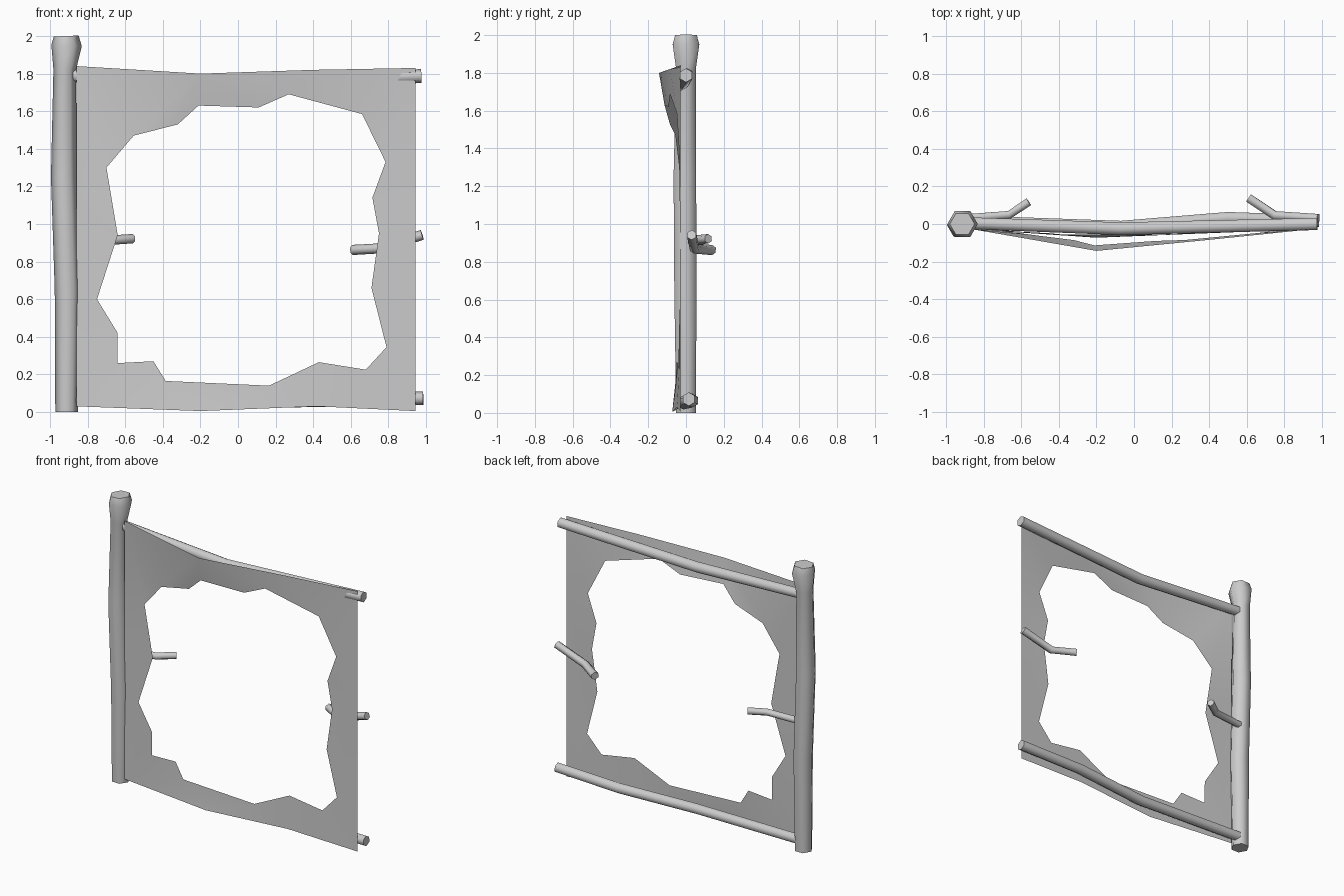
import bpy, bmesh, math
from mathutils import Vector

cube = bpy.data.objects.get("Cube")
if cube:
    bpy.data.objects.remove(cube, do_unlink=True)

GREY = (0.6, 0.6, 0.6, 1)
mat = bpy.data.materials.new("plain grey")
mat.use_nodes = True
mat.diffuse_color = GREY
mat.node_tree.nodes["Principled BSDF"].inputs["Base Color"].default_value = GREY


def finish(name, bm, angle):
    mesh = bpy.data.meshes.new(name)
    bm.to_mesh(mesh)
    bm.free()
    mesh.materials.append(mat)
    obj = bpy.data.objects.new(name, mesh)
    bpy.context.collection.objects.link(obj)
    bpy.ops.object.select_all(action='DESELECT')
    obj.select_set(True)
    bpy.context.view_layer.objects.active = obj
    bpy.ops.object.shade_smooth_by_angle(angle=math.radians(angle))
    return obj


def pole(name, path, radii, side, sides=6):
    """Sweep a polygon along a path; 'side' points to the first corner."""
    bm = bmesh.new()
    pts = [Vector(p) for p in path]
    rings = []
    for i, p in enumerate(pts):
        along = (pts[min(i + 1, len(pts) - 1)] - pts[max(i - 1, 0)]).normalized()
        u = Vector(side)
        u = (u - along * u.dot(along)).normalized()
        v = along.cross(u)
        rings.append([bm.verts.new(p + radii[i] * (u * math.cos(a) + v * math.sin(a)))
                      for a in (math.tau * k / sides for k in range(sides))])
    for lo, hi in zip(rings, rings[1:]):
        for k in range(sides):
            n = (k + 1) % sides
            bm.faces.new((lo[k], lo[n], hi[n], hi[k]))
    bm.faces.new(rings[0][::-1])
    bm.faces.new(rings[-1])
    return finish(name, bm, 63)


# Upright post with a swollen head
pole("post",
     [(-.912, 0, 0), (-.907, -.003, .65), (-.926, -.006, 1.25),
      (-.922, 0, 1.82), (-.912, 0, 1.95), (-.914, 0, 2)],
     [.06, .068, .069, .06, .081, .066], (1, 0, 0))

# Crooked cross rails
pole("top_rail", [(-.9, .005, 1.79), (-.07, -.025, 1.745), (.975, 0, 1.787)],
     [.036, .039, .037], (0, 0, 1))
pole("bottom_rail", [(-.9, .015, .07), (-.07, -.015, .055), (.5, .032, .065), (.985, .015, .073)],
     [.036, .037, .037, .036], (0, 0, 1))

# Broken twigs left from the middle rail
pole("post_twig", [(-.9, .03, .91), (-.665, .048, .915), (-.56, .118, .922)],
     [.025] * 3, (0, 0, 1))
pole("free_twig", [(.98, .03, .942), (.75, .045, .87), (.61, .138, .862)],
     [.027] * 3, (0, 0, 1))

# Torn cloth sheet: outline and hole as (x, z)
outline = [(-.86, 1.84), (-.2, 1.8), (.4, 1.82), (.945, 1.83), (.945, 1.1),
           (.945, .005), (.42, .03), (-.2, .005), (-.86, .03), (-.86, 1.1)]
hole = [(-.21, 1.63), (.11, 1.62), (.27, 1.69), (.66, 1.585), (.785, 1.33),
        (.715, 1.14), (.75, .95), (.71, .66), (.79, .345), (.68, .225),
        (.43, .265), (.165, .14), (-.385, .165), (-.45, .27), (-.64, .26),
        (-.64, .42), (-.75, .6), (-.64, .94), (-.7, 1.3), (-.555, 1.47), (-.32, 1.53)]


def sag(x, z):
    """Forward bulge, strongest at the top and weaker at the bottom."""
    tent = max(0, (x + .86) / .66 if x < -.2 else (.945 - x) / 1.145)
    amount = .115 * (z - 1.1) / .7 if z > 1.1 else .045 * (1.1 - z) / 1.1
    return -.028 - tent * amount


bm = bmesh.new()
edges = []
for loop in (outline, hole):
    vs = [bm.verts.new((x, 0, z)) for x, z in loop]
    edges += [bm.edges.new((vs[i - 1], vs[i])) for i in range(len(vs))]
bmesh.ops.triangle_fill(bm, use_beauty=True, edges=edges, normal=(0, -1, 0))
for v in bm.verts:
    v.co.y = sag(v.co.x, v.co.z)
bm.normal_update()
for f in bm.faces:
    if f.normal.y > 0:
        f.normal_flip()
finish("torn_sheet", bm, 40)
